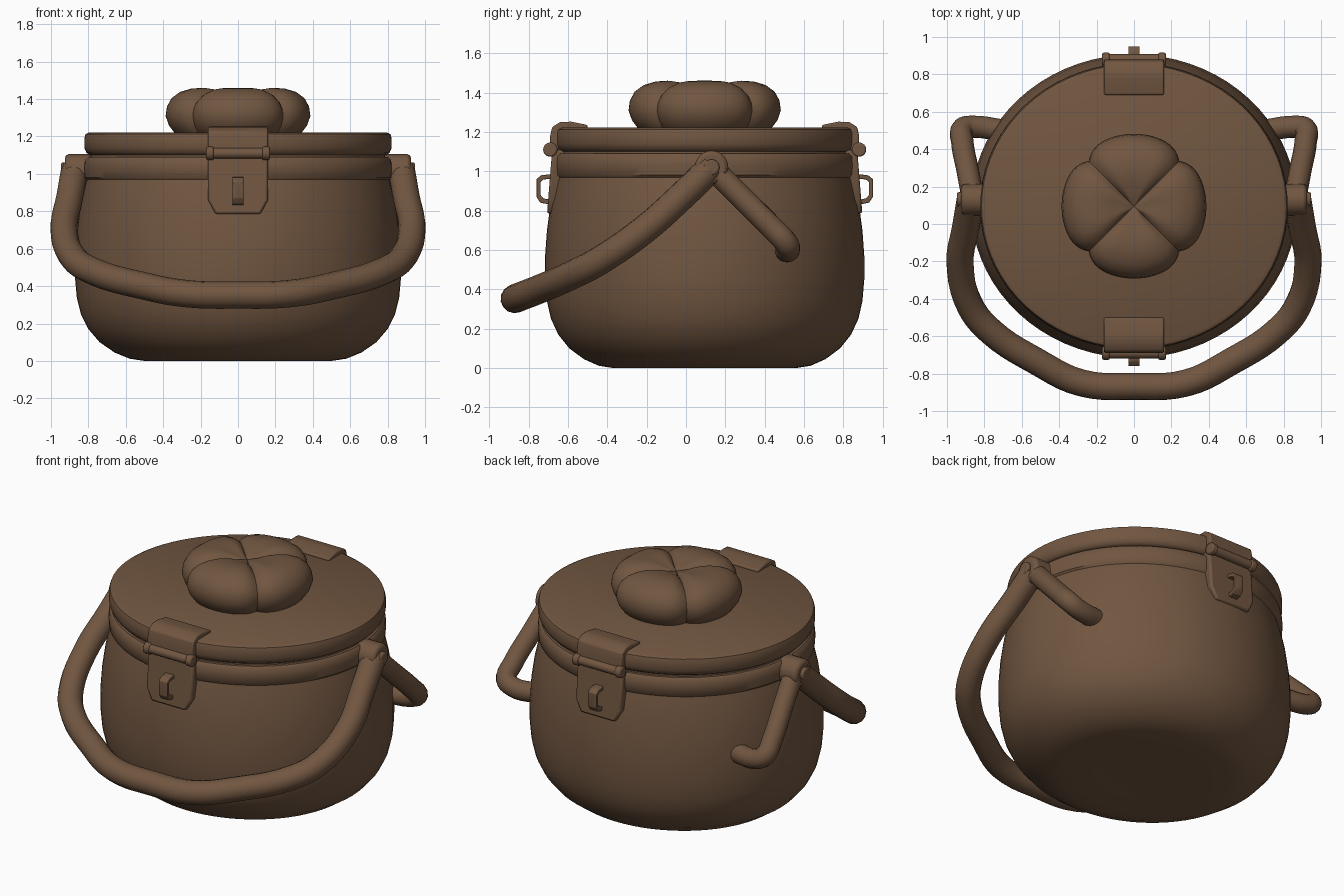
import bpy, bmesh, math
from mathutils import Vector

if "Cube" in bpy.data.objects:
    bpy.data.objects.remove(bpy.data.objects["Cube"])

CY = 0.095      # pot centre in y
SQ = 0.93       # pot is slightly narrower front to back
brown = bpy.data.materials.new("brown clay")
brown.diffuse_color = (0.165, 0.093, 0.052, 1)
brown.use_nodes = True
brown.node_tree.nodes["Principled BSDF"].inputs["Base Color"].default_value = brown.diffuse_color


def finish(name, bm, angle=40, bevel=0):
    bmesh.ops.recalc_face_normals(bm, faces=bm.faces)
    me = bpy.data.meshes.new(name)
    bm.to_mesh(me)
    bm.free()
    ob = bpy.data.objects.new(name, me)
    bpy.context.collection.objects.link(ob)
    shade(ob, angle)
    if bevel:
        m = ob.modifiers.new("soft_edges", 'BEVEL')
        m.width, m.segments = bevel, 2
    return ob


def shade(ob, angle):
    ob.data.materials.append(brown)
    bpy.ops.object.select_all(action='DESELECT')
    ob.select_set(True)
    bpy.context.view_layer.objects.active = ob
    bpy.ops.object.shade_smooth_by_angle(angle=math.radians(angle))


def lathe(name, profile, n=72, shape=lambda a, r, z: (r, z), squash=SQ):
    """Revolve (radius, z) points; end points with radius 0 become poles."""
    bm = bmesh.new()
    rings = []
    for r, z in profile:
        ring = []
        for i in range(1 if r == 0 else n):
            a = 2 * math.pi * i / n
            rr, zz = shape(a, r, z)
            ring.append(bm.verts.new((rr * math.cos(a), CY + rr * math.sin(a) * squash, zz)))
        rings.append(ring)
    for p, q in zip(rings, rings[1:]):
        for i in range(n):
            j = (i + 1) % n
            f = [p[i % len(p)], p[j % len(p)], q[j % len(q)], q[i % len(q)]]
            bm.faces.new(list(dict.fromkeys(f)))
    return finish(name, bm)


def prism(name, pts, vec, bevel=0.008):
    bm = bmesh.new()
    f = bm.faces.new([bm.verts.new(p) for p in pts])
    g = bmesh.ops.extrude_face_region(bm, geom=[f])
    bmesh.ops.translate(bm, vec=vec, verts=[v for v in g["geom"] if isinstance(v, bmesh.types.BMVert)])
    return finish(name, bm, 40, bevel)


def rod(name, x0, x1, y, z, r, bevel=0.008):
    pts = [(x0, y + r * math.cos(k * math.pi / 12), z + r * math.sin(k * math.pi / 12)) for k in range(24)]
    return prism(name, pts, (x1 - x0, 0, 0), bevel)


def tube(name, pts, r):
    cu = bpy.data.curves.new(name, 'CURVE')
    cu.dimensions = '3D'
    cu.bevel_depth, cu.bevel_resolution, cu.resolution_u = r, 5, 5
    cu.use_fill_caps = True
    sp = cu.splines.new('BEZIER')
    sp.bezier_points.add(len(pts) - 1)
    for b, p in zip(sp.bezier_points, pts):
        b.co = p
        b.handle_left_type = b.handle_right_type = 'AUTO'
    ob = bpy.data.objects.new(name, cu)
    bpy.context.collection.objects.link(ob)
    bpy.ops.object.select_all(action='DESELECT')
    ob.select_set(True)
    bpy.context.view_layer.objects.active = ob
    bpy.ops.object.convert(target='MESH')
    ob = bpy.context.view_layer.objects.active
    ob.data.materials.clear()
    shade(ob, 50)


# Pot body, rim band and lid
lathe("pot_body", [(0, 0.01), (0.30, 0.008), (0.50, 0), (0.58, 0.012), (0.66, 0.045), (0.74, 0.10),
                   (0.80, 0.17), (0.84, 0.25), (0.862, 0.34), (0.872, 0.45), (0.872, 0.57),
                   (0.862, 0.70), (0.843, 0.83), (0.815, 0.95), (0.79, 1.03), (0.785, 1.12), (0, 1.12)])
lathe("rim_band", [(0.76, 0.965), (0.805, 0.965), (0.82, 0.98), (0.824, 1.03), (0.82, 1.075),
                   (0.805, 1.09), (0.76, 1.09)])
lathe("lid", [(0, 1.10), (0.79, 1.10), (0.81, 1.112), (0.822, 1.14), (0.822, 1.19), (0.815, 1.212),
              (0.795, 1.222), (0, 1.222)])


# Pumpkin knob with four deep diagonal grooves
def lobes(a, r, z):
    g = abs(math.cos(2 * a))          # 0 on the diagonals
    dip = (1 - g) ** 3
    soft = 0.3 * abs(math.sin(2 * a)) ** 12
    top = max(0, (z - 1.30) / 0.16)
    return r * (1 - 0.11 * dip - 0.02 * soft), z - 0.035 * dip * top


lathe("pumpkin_knob", [(0.30, 1.19), (0.34, 1.22), (0.37, 1.26), (0.387, 1.31), (0.38, 1.36), (0.355, 1.405),
                       (0.31, 1.438), (0.25, 1.456), (0.19, 1.46), (0.12, 1.45), (0.06, 1.43), (0, 1.415)],
      96, lobes, 1.0)

# Clasps, front and back
for side, s in (("front", -1), ("back", 1)):
    def P(x, d, z):
        return (x, CY + s * d, z)

    # bent strap over the lid edge
    strap = [(0.595, 1.20), (0.595, 1.235), (0.68, 1.252), (0.735, 1.25), (0.775, 1.225),
             (0.785, 1.18), (0.785, 1.10), (0.74, 1.10), (0.74, 1.20)]
    prism(side + "_clasp_strap", [P(-0.16, d, z) for d, z in strap], (0.32, 0, 0))
    # hinge pin with end knobs
    rod(side + "_clasp_pin", -0.165, 0.165, CY + s * 0.785, 1.11, 0.028)
    for x in (-0.15, 0.15):
        rod(side + "_clasp_knob", x - 0.02, x + 0.02, CY + s * 0.785, 1.11, 0.036)
    # lower plate, narrowing at the bottom
    plate = [(-0.16, 1.11), (0.16, 1.11), (0.16, 0.86), (0.12, 0.785), (-0.12, 0.785), (-0.16, 0.86)]
    prism(side + "_clasp_plate", [P(x, 0.80 - (z - 0.8) * 0.08, z) for x, z in plate], (0, -s * 0.09, 0), 0.012)
    # small pull loop
    loop = [(0.78, 0.985), (0.83, 0.98), (0.855, 0.96), (0.855, 0.87), (0.835, 0.84), (0.78, 0.83),
            (0.78, 0.855), (0.82, 0.862), (0.835, 0.88), (0.835, 0.945), (0.82, 0.958), (0.78, 0.962)]
    prism(side + "_clasp_loop", [P(-0.03, d, z) for d, z in loop], (0.06, 0, 0), 0.004)

# Swinging carry handle hanging to the front
half = [(0.875, 0.13, 1.02), (0.90, -0.02, 0.875), (0.93, -0.21, 0.705), (0.875, -0.44, 0.545),
        (0.765, -0.575, 0.475), (0.52, -0.735, 0.405), (0.28, -0.85, 0.36)]
tube("carry_handle", half + [(0, -0.868, 0.352)] + [(-x, y, z) for x, y, z in reversed(half)], 0.073)

# Side pivots and rear brackets
for side, s in (("left", -1), ("right", 1)):
    rod(side + "_pivot", s * 0.78, s * 0.925, 0.13, 1.02, 0.085, 0.02)
    rod(side + "_pivot_bolt", s * 0.90, s * 0.947, 0.13, 1.02, 0.04)
    arm = [(0.86, 0.13, 1.02), (0.89, 0.29, 0.86), (0.918, 0.44, 0.71), (0.915, 0.51, 0.635),
           (0.86, 0.52, 0.605), (0.70, 0.50, 0.60)]
    tube(side + "_rear_bracket", [(s * x, y, z) for x, y, z in arm], 0.06)
